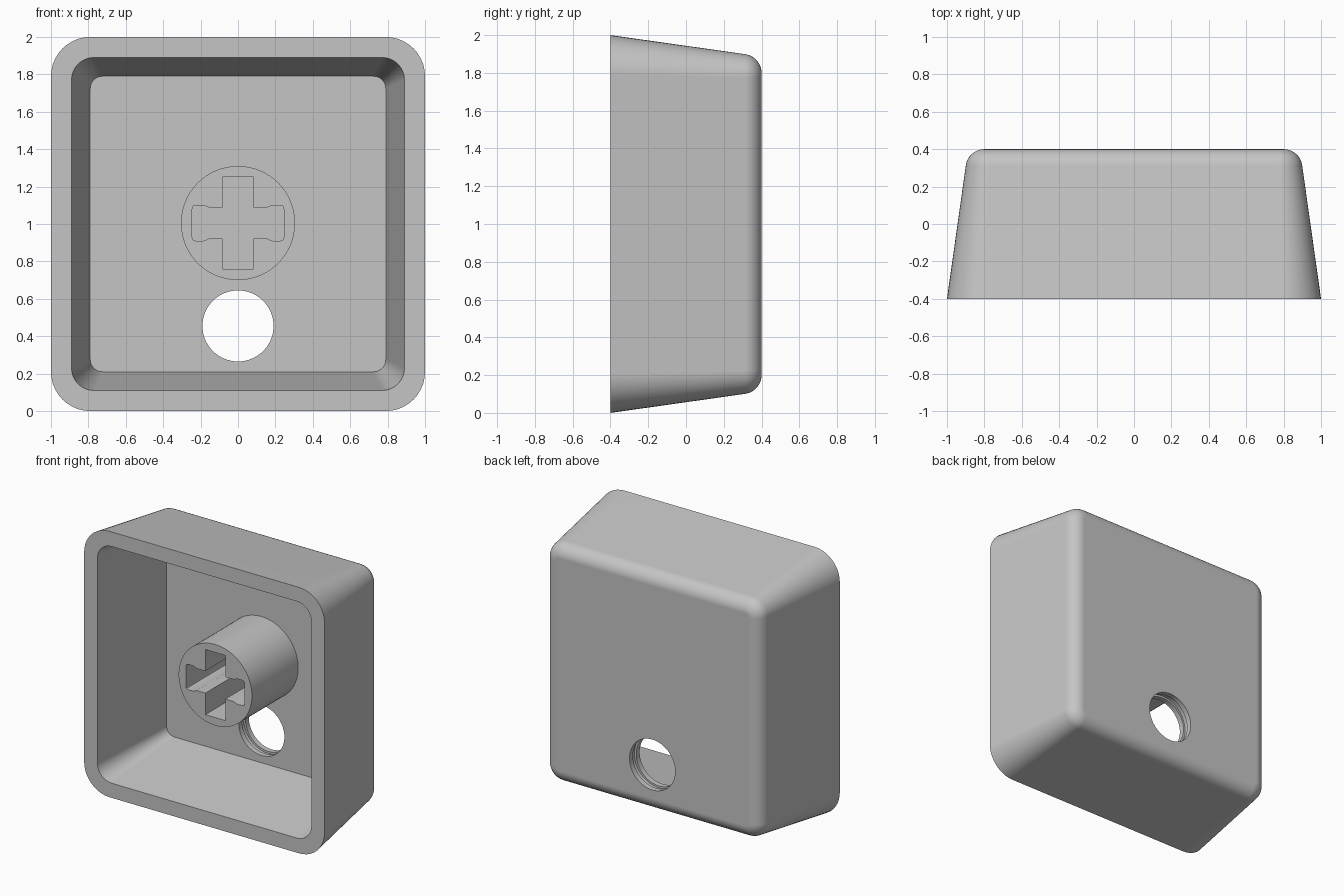
import bpy, bmesh
from math import sin, cos, pi, radians
from mathutils import Matrix, Vector

cube = bpy.data.objects.get("Cube")
if cube:
    bpy.data.objects.remove(cube, do_unlink=True)

GREY = (0.56, 0.56, 0.56, 1.0)
mat = bpy.data.materials.new("light grey plastic")
mat.use_nodes = True
mat.diffuse_color = GREY
mat.node_tree.nodes["Principled BSDF"].inputs["Base Color"].default_value = GREY

FLOOR = 0.28     # inner floor depth
MID = 1.0        # centre height


def ring(y, half, radius, steps=10):
    """Rounded square outline in the plane at depth y."""
    pts = []
    c = half - radius
    for q, (sx, sz) in enumerate([(1, 1), (-1, 1), (-1, -1), (1, -1)]):
        for i in range(steps + 1):
            a = (q + i / steps) * pi / 2
            pts.append(Vector((sx * c + radius * cos(a), y,
                               MID + sz * c + radius * sin(a))))
    return pts


def circle(y, radius, z, n=64):
    return [Vector((radius * cos(2 * pi * i / n), y, z + radius * sin(2 * pi * i / n)))
            for i in range(n)]


def loft(name, rings):
    """Skin matching outlines and cap both ends."""
    bm = bmesh.new()
    loops = [[bm.verts.new(p) for p in r] for r in rings]
    for a, b in zip(loops, loops[1:]):
        for i in range(len(a)):
            j = (i + 1) % len(a)
            bm.faces.new((a[i], a[j], b[j], b[i]))
    bm.faces.new(loops[0])
    bm.faces.new(loops[-1])
    bmesh.ops.recalc_face_normals(bm, faces=bm.faces)
    mesh = bpy.data.meshes.new(name)
    bm.to_mesh(mesh)
    bm.free()
    mesh.materials.append(mat)
    obj = bpy.data.objects.new(name, mesh)
    bpy.context.collection.objects.link(obj)
    return obj


def cut(obj, cutter):
    """Subtract the cutter and remove it."""
    cutter.hide_render = True
    mod = obj.modifiers.new("cut", "BOOLEAN")
    mod.operation = "DIFFERENCE"
    mod.solver = "EXACT"
    mod.object = cutter
    deps = bpy.context.evaluated_depsgraph_get()
    mesh = bpy.data.meshes.new_from_object(obj.evaluated_get(deps))
    obj.modifiers.clear()
    obj.data = mesh
    bpy.data.objects.remove(cutter, do_unlink=True)


def smooth(obj):
    bpy.ops.object.select_all(action="DESELECT")
    obj.select_set(True)
    bpy.context.view_layer.objects.active = obj
    bpy.ops.object.shade_smooth_by_angle(angle=radians(32))
    obj.modifiers.new("even shading", "WEIGHTED_NORMAL").keep_sharp = True


# Hollow tapered shell: inner floor, rim, outer wall, rounded back edge
FILLET = 0.1
shell_rings = [ring(FLOOR, 0.79, 0.065), ring(-0.4, 0.89, 0.12), ring(-0.4, 1.0, 0.21)]
for i in range(9):
    a = radians(8 + 82 * i / 8)
    shell_rings.append(ring(0.3 + FILLET * sin(a), 0.8 + FILLET * cos(a),
                            0.025 + FILLET * cos(a)))
shell = loft("shell", shell_rings)

# Round window through the back wall, with a shallow groove
HOLE_Z = 0.455
hole_profile = [(0.2, 0.19), (0.32, 0.19), (0.32, 0.205),
                (0.36, 0.205), (0.36, 0.19), (0.5, 0.19)]
cut(shell, loft("window_cutter", [circle(y, r, HOLE_Z) for y, r in hole_profile]))
smooth(shell)

# Round stem with a cross-shaped socket
stem = loft("stem", [circle(-0.27, 0.305, MID + 0.005), circle(FLOOR + 0.02, 0.305, MID + 0.005)])

# One quarter of the socket outline, from the side arm to the upper arm
quarter = [(0.245, 0.075), (0.24, 0.09), (0.225, 0.095), (0.185, 0.095),
           (0.17, 0.09), (0.155, 0.083), (0.083, 0.083), (0.083, 0.245)]
outline = []
for sx, sz in [(1, 1), (-1, 1), (-1, -1), (1, -1)]:
    pts = [(sx * x, sz * z) for x, z in quarter]
    outline += pts if sx * sz > 0 else pts[::-1]
socket = [[Vector((x, y, MID + 0.005 + z)) for x, z in outline] for y in (-0.4, FLOOR - 0.01)]
cut(stem, loft("socket_cutter", socket))
smooth(stem)
